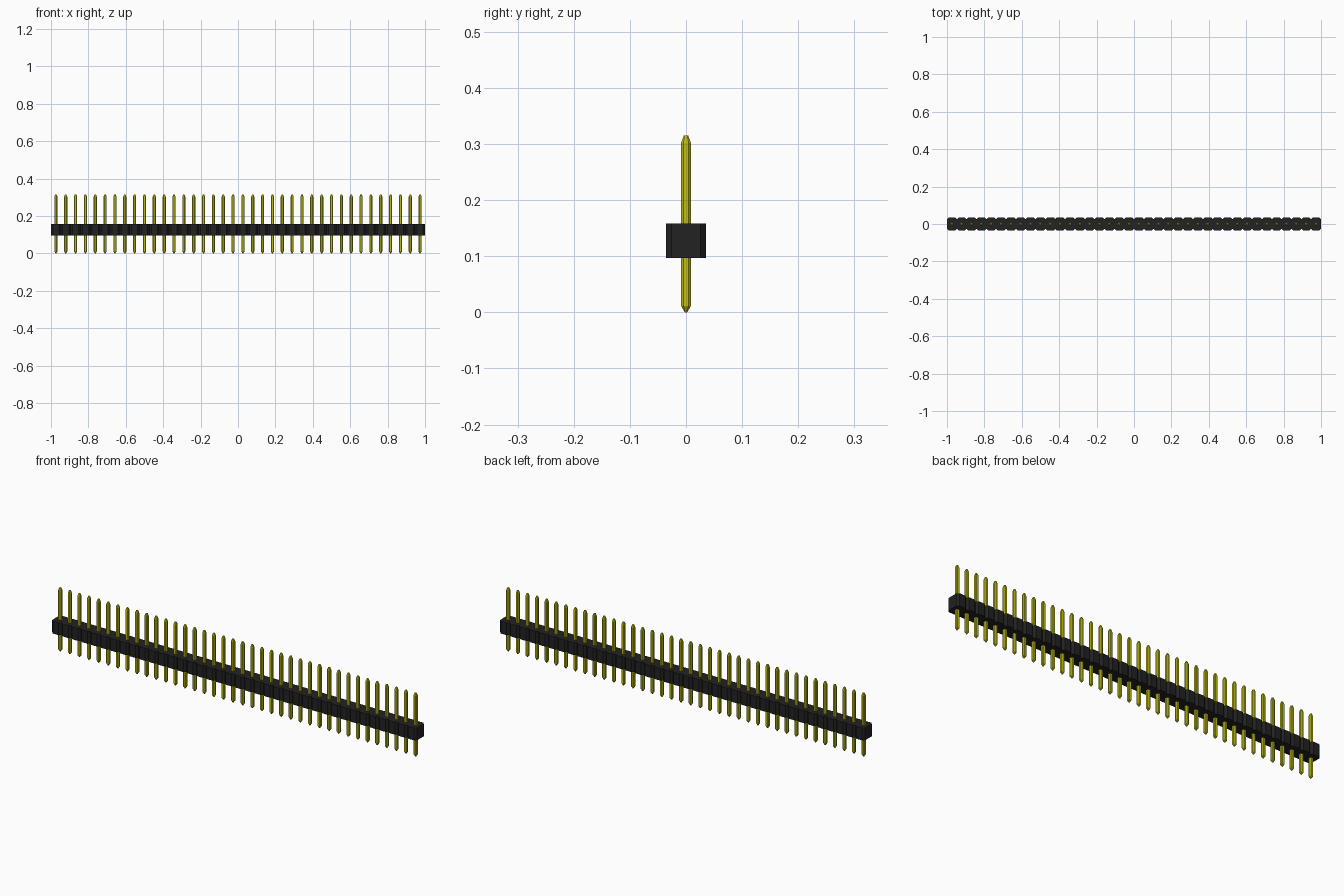
import bpy, bmesh

cube = bpy.data.objects.get("Cube")
if cube:
    bpy.data.objects.remove(cube, do_unlink=True)

COUNT = 38
PITCH = 2 / COUNT
BODY_Y = 0.0355             # half depth of the housing
BODY_Z = (0.097, 0.158)
NOTCH = 0.010               # corner chamfer of each housing segment


def material(name, rgb, roughness):
    m = bpy.data.materials.new(name)
    m.use_nodes = True
    m.diffuse_color = (*rgb, 1)
    bsdf = m.node_tree.nodes["Principled BSDF"]
    bsdf.inputs["Base Color"].default_value = (*rgb, 1)
    bsdf.inputs["Roughness"].default_value = roughness
    return m


def add_object(name, bm, mat):
    bmesh.ops.recalc_face_normals(bm, faces=bm.faces)
    mesh = bpy.data.meshes.new(name)
    bm.to_mesh(mesh)
    bm.free()
    mesh.materials.append(mat)
    obj = bpy.data.objects.new(name, mesh)
    bpy.context.collection.objects.link(obj)
    return obj


def chamfered_rect(hx, hy, c):
    return [(hx - c, -hy), (hx, -hy + c), (hx, hy - c), (hx - c, hy),
            (-hx + c, hy), (-hx, hy - c), (-hx, -hy + c), (-hx + c, -hy)]


def loft(bm, rings):
    """Skin a stack of equal-sized (outline, z) rings and cap both ends."""
    loops = [[bm.verts.new((x, y, z)) for x, y in ring] for ring, z in rings]
    n = len(loops[0])
    for a, b in zip(loops, loops[1:]):
        for i in range(n):
            j = (i + 1) % n
            bm.faces.new((a[i], a[j], b[j], b[i]))
    bm.faces.new(loops[0][::-1])
    bm.faces.new(loops[-1])


black = material("black plastic", (0.016, 0.016, 0.016), 0.6)
yellow = material("yellow metal", (0.53, 0.51, 0.008), 0.4)

# Housing: one outline with a V notch between neighbouring segments
front = [(-1, -BODY_Y + NOTCH)]
for i in range(COUNT):
    left = -1 + i * PITCH
    front += [(left + NOTCH, -BODY_Y), (left + PITCH - NOTCH, -BODY_Y),
              (left + PITCH, -BODY_Y + NOTCH)]
outline = front + [(x, -y) for x, y in reversed(front)]
bm = bmesh.new()
loft(bm, [(outline, z) for z in BODY_Z])
add_object("housing", bm, black)

# Pins: chamfered square bars with tapered tips, repeated along the housing
HALF = 0.0085
shaft = chamfered_rect(HALF, HALF, 0.004)
tip = chamfered_rect(0.004, 0.004, 0.0018)
point = chamfered_rect(0.002, 0.002, 0.0009)
bm = bmesh.new()
loft(bm, [(point, 0), (shaft, 0.011), (shaft, 0.303), (tip, 0.315)])
pins = add_object("pins", bm, yellow)
pins.location.x = -1 + PITCH / 2
array = pins.modifiers.new("Row", 'ARRAY')
array.count = COUNT
array.use_relative_offset = False
array.use_constant_offset = True
array.constant_offset_displace = (PITCH, 0, 0)
